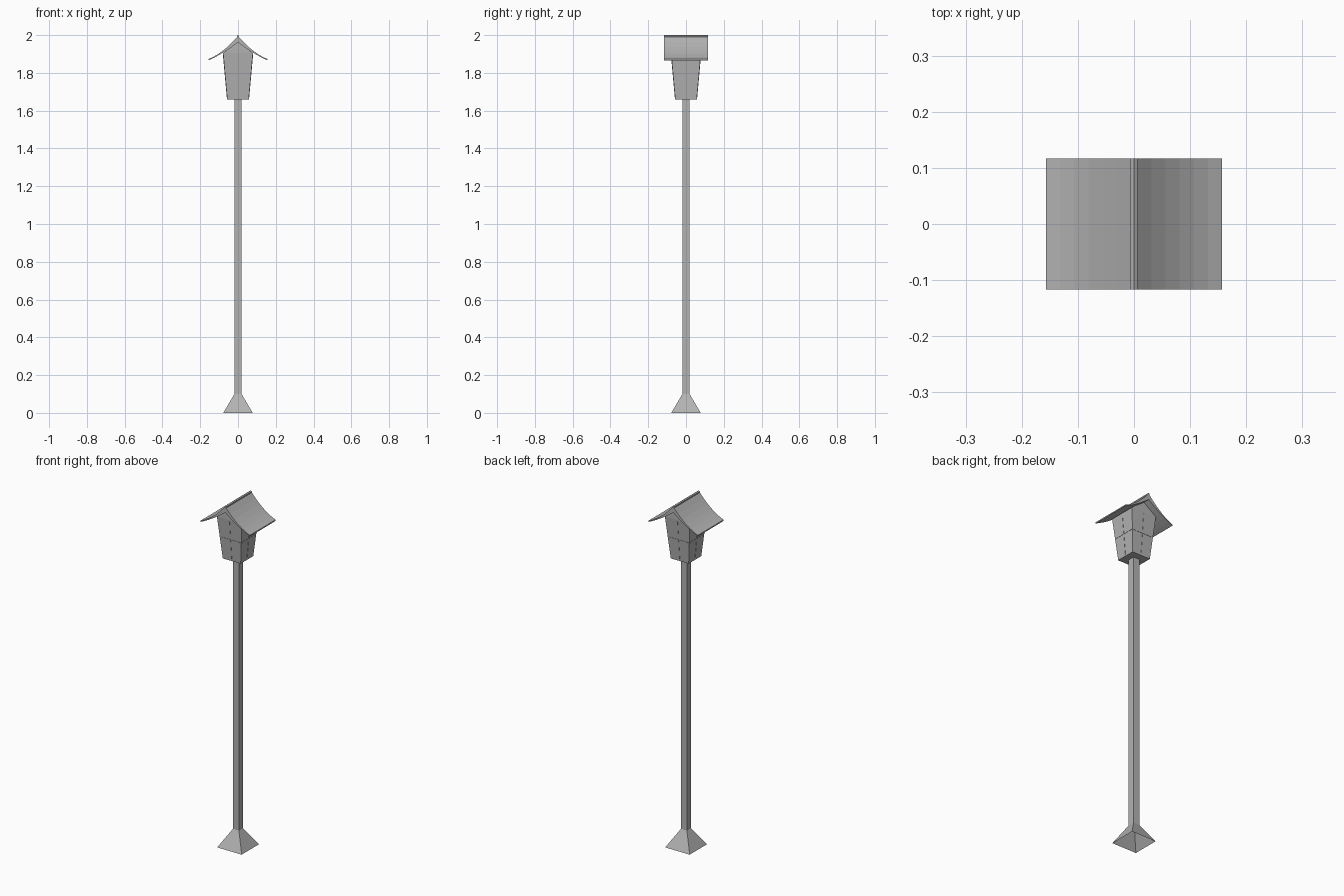
import bpy
import bmesh

if "Cube" in bpy.data.objects:
    bpy.data.objects.remove(bpy.data.objects["Cube"])

# Dark grey metal
metal = bpy.data.materials.new("dark_grey")
metal.diffuse_color = (0.45, 0.45, 0.45, 1)
metal.use_nodes = True
metal.node_tree.nodes["Principled BSDF"].inputs["Base Color"].default_value = metal.diffuse_color


def finish(name, bm):
    bmesh.ops.recalc_face_normals(bm, faces=bm.faces)
    me = bpy.data.meshes.new(name)
    bm.to_mesh(me)
    bm.free()
    me.materials.append(metal)
    ob = bpy.data.objects.new(name, me)
    bpy.context.collection.objects.link(ob)
    return ob


def frustum(name, h0, z0, h1, z1, closed=True):
    """Square tapered block from half width h0 at z0 to h1 at z1."""
    bm = bmesh.new()
    rings = [[bm.verts.new((sx * h, sy * h, z))
              for sx, sy in ((-1, -1), (1, -1), (1, 1), (-1, 1))]
             for h, z in ((h0, z0), (h1, z1))]
    if closed:
        for ring in rings:
            bm.faces.new(ring)
    for i in range(4):
        j = (i + 1) % 4
        bm.faces.new((rings[0][i], rings[0][j], rings[1][j], rings[1][i]))
    return finish(name, bm)


def extrude_y(name, profile, y):
    """Closed (x, z) profile extruded from -y to y."""
    bm = bmesh.new()
    a = [bm.verts.new((x, -y, z)) for x, z in profile]
    b = [bm.verts.new((x, y, z)) for x, z in profile]
    bm.faces.new(a)
    bm.faces.new(b)
    n = len(a)
    for i in range(n):
        j = (i + 1) % n
        bm.faces.new((a[i], a[j], b[j], b[i]))
    return finish(name, bm)


# Foot (open underneath) and post
frustum("foot", 0.078, 0.0, 0.019, 0.1, closed=False)
frustum("post", 0.019, 0.1, 0.019, 1.66)

# Lantern body, tapered, with a gable under the roof
Z0, Z1, H0, H1 = 1.66, 1.904, 0.057, 0.079
frustum("lantern_body", H0, Z0, H1, Z1)
extrude_y("lantern_gable", [(-H1, Z1), (H1, Z1), (0, 1.965)], H1)


# Slim cross bars on the four lantern windows
def half(z):
    return H0 + (H1 - H0) * (z - Z0) / (Z1 - Z0)


def window_bar(name, x0, x1, z0, z1, turn):
    bm = bmesh.new()
    bmesh.ops.create_cube(bm, size=1)
    for v in bm.verts:
        x = x0 if v.co.x < 0 else x1
        z = z0 if v.co.z < 0 else z1
        v.co = (x, -half(z) + v.co.y * 0.003, z)
    ob = finish(name, bm)
    ob.rotation_euler.z = turn * 1.5707963
    return ob


for k in range(4):
    window_bar("upright_bar", -0.002, 0.002, Z0 + 0.01, Z1 - 0.01, k)
    window_bar("cross_bar", -0.06, 0.06, 1.784, 1.788, k)

# Flared gable roof: curved top and underside meeting at thin eaves
N = 6
W = 0.157


def curve(x0, z0, slope, z1):
    pts = []
    for i in range(N + 1):
        t = i / N
        run = W - x0
        bend = (z1 - z0) + slope * run
        pts.append((x0 + run * t, z0 - slope * run * t + bend * t * t))
    return pts


right = curve(0.006, 1.989, 1.15, 1.873) + curve(0, 1.962, 0.78, 1.866)[:0:-1]
left = [(-x, z) for x, z in reversed(right)]
extrude_y("roof", right + [(0, 1.962)] + left, 0.117)

# Flat ridge cap
extrude_y("ridge_cap",
          [(-0.006, 1.985), (0.006, 1.985), (0.006, 1.996), (0, 2.0), (-0.006, 1.996)], 0.117)
